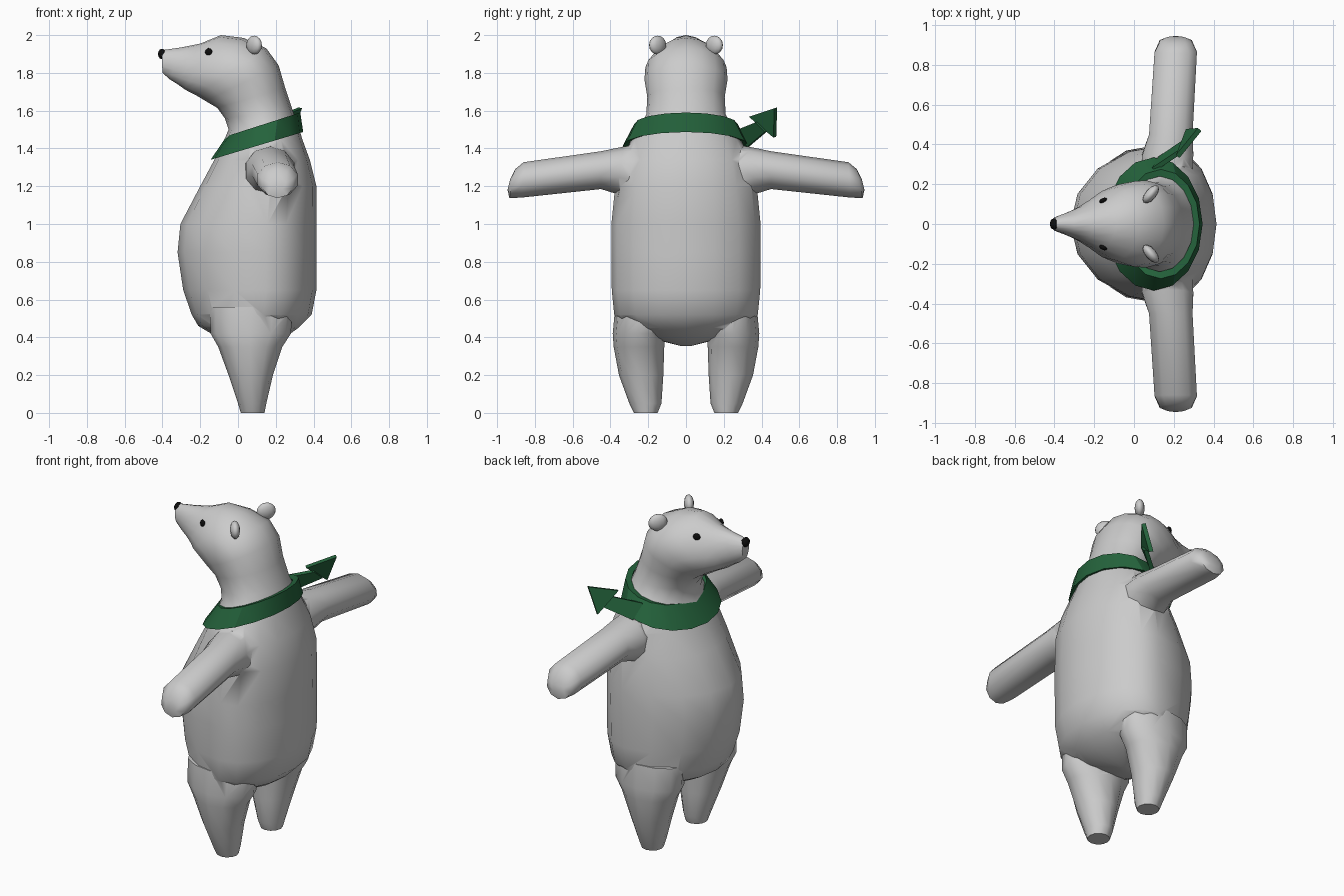
import bpy, bmesh, math
from mathutils import Vector, Matrix
from mathutils.bvhtree import BVHTree

if "Cube" in bpy.data.objects:
    bpy.data.objects.remove(bpy.data.objects["Cube"])


def material(name, rgb):
    m = bpy.data.materials.new(name)
    m.diffuse_color = (*rgb, 1)
    m.use_nodes = True
    m.node_tree.nodes["Principled BSDF"].inputs["Base Color"].default_value = m.diffuse_color
    return m


FUR = material("pale_fur", (0.6, 0.6, 0.6))
GREEN = material("scarf_green", (0.018, 0.125, 0.045))
BLACK = material("black", (0.004, 0.004, 0.004))


def finish(name, bm, mat, angle=60):
    bmesh.ops.recalc_face_normals(bm, faces=bm.faces)
    me = bpy.data.meshes.new(name)
    bm.to_mesh(me)
    bm.free()
    ob = bpy.data.objects.new(name, me)
    bpy.context.collection.objects.link(ob)
    me.materials.append(mat)
    smooth(ob, angle)
    return ob


def smooth(ob, angle):
    bpy.ops.object.select_all(action='DESELECT')
    ob.select_set(True)
    bpy.context.view_layer.objects.active = ob
    bpy.ops.object.shade_smooth_by_angle(angle=math.radians(angle))


def loft(name, rings, side, n, mat=FUR):
    """Each ring: end point, opposite end point, half width, where it is widest."""
    bm = bmesh.new()
    loops = []
    for a, b, hw, w in rings:
        a, b = Vector(a), Vector(b)
        loop = []
        for i in range(n):
            t = math.tau * i / n
            c = math.cos(t)
            p = a + (b - a) * (w - c * (w if c > 0 else 1 - w))
            loop.append(bm.verts.new(p + Vector(side) * hw * math.sin(t)))
        loops.append(loop)
    for l0, l1 in zip(loops, loops[1:]):
        for i in range(n):
            j = (i + 1) % n
            bm.faces.new((l0[i], l0[j], l1[j], l1[i]))
    bm.faces.new(loops[0])
    bm.faces.new(loops[-1])
    return finish(name, bm, mat)


# Torso, neck, head and muzzle: front x, z, back x, z, half width, widest place
profile = [
    (0.03, .355, 0.10, .355, .03, .5), (-.10, .395, 0.25, .40, .20, .5),
    (-.21, .46, 0.32, .45, .34, .55), (-.245, .52, 0.39, .52, .38, .6),
    (-.29, .65, 0.415, .65, .393, .62), (-.32, .85, 0.415, .85, .395, .64),
    (-.305, 1.0, 0.415, 1.0, .395, .64), (-.20, 1.2, 0.415, 1.2, .375, .6),
    (-.125, 1.34, 0.38, 1.34, .345, .58), (-.075, 1.44, 0.34, 1.45, .29, .56),
    (-.05, 1.50, 0.32, 1.52, .24, .55), (-.07, 1.56, 0.29, 1.6, .21, .55),
    (-.11, 1.615, 0.25, 1.72, .205, .55), (-.17, 1.65, 0.215, 1.84, .22, .6),
    (-.22, 1.68, 0.15, 1.93, .215, .6), (-.26, 1.70, 0.03, 1.985, .18, .55),
    (-.285, 1.715, -.09, 2.0, .13, .5), (-.32, 1.74, -.20, 1.955, .09, .5),
    (-.36, 1.765, -.30, 1.935, .06, .5), (-.40, 1.80, -.405, 1.92, .033, .5),
]
body = loft("body", [((a, 0, b), (c, 0, d), h, w) for a, b, c, d, h, w in profile],
            (0, 1, 0), 16)

# Legs: z, front x, back x, inner y, outer y
leg = [(0, .015, .14, .15, .275), (.05, .0, .15, .13, .30), (.2, -.05, .185, .12, .355),
       (.35, -.105, .235, .115, .383), (.42, -.145, .28, .112, .388), (.56, -.15, .29, .12, .375)]
# Arms: top y, z, bottom y, z, centre x, half width
arm = [(.15, 1.43, .15, 1.08, .16, .13), (.33, 1.41, .37, 1.16, .17, .135),
       (.45, 1.385, .45, 1.185, .185, .115), (.86, 1.327, .87, 1.14, .21, .112),
       (.905, 1.29, .935, 1.137, .21, .085), (.93, 1.24, .945, 1.18, .21, .045)]
limbs = []
for s in (-1, 1):
    limbs.append(loft("leg", [((x0, s * (y0 + y1) / 2, z), (x1, s * (y0 + y1) / 2, z),
                               (y1 - y0) / 2, .5) for z, x0, x1, y0, y1 in leg], (0, 1, 0), 12))
    limbs.append(loft("arm", [((x, s * y0, z0), (x, s * y1, z1), h, .5)
                              for y0, z0, y1, z1, x, h in arm], (1, 0, 0), 10))

# Weld the limbs into the body
for limb in limbs:
    mod = body.modifiers.new("weld", 'BOOLEAN')
    mod.operation, mod.solver, mod.object = 'UNION', 'EXACT', limb
    bpy.context.view_layer.objects.active = body
    bpy.ops.object.modifier_apply(modifier=mod.name)
    bpy.data.objects.remove(limb)
smooth(body, 60)

bm = bmesh.new()
bm.from_mesh(body.data)
skin = BVHTree.FromBMesh(bm)
bm.free()


def ball(name, centre, size, turn, mat, u=12, v=8):
    bm = bmesh.new()
    m = Matrix.Translation(centre) @ Matrix.Rotation(turn, 4, 'Z') @ Matrix.Diagonal((*size, 1))
    bmesh.ops.create_uvsphere(bm, u_segments=u, v_segments=v, radius=1, matrix=m)
    return finish(name, bm, mat)


# Ears and eyes
for s, label in ((-1, "right"), (1, "left")):
    ball(label + "_ear", (.085, s * .15, 1.947), (.055, .028, .05), s * math.radians(50), FUR)
    hit = skin.ray_cast(Vector((-.155, s, 1.91)), Vector((0, -s, 0)))[0]
    ball(label + "_eye", hit, (.021, .012, .021), s * math.radians(25), BLACK)

# Nose
ball("nose", (-.402, 0, 1.9), (.022, .03, .028), 0, BLACK, 8, 6)

# Scarf band: sloping ring, flared towards its lower edge
bm = bmesh.new()
N = 16
edges = [((-.145, 1.34), (.345, 1.487), .335), ((-.06, 1.465), (.33, 1.59), .275),
         ((-.04, 1.46), (.30, 1.58), .24), ((-.09, 1.36), (.32, 1.49), .30)]
loops = []
for (x0, z0), (x1, z1), hw in edges:
    loop = []
    for i in range(N):
        t = math.tau * i / N
        k = (1 - math.cos(t)) / 2
        loop.append(bm.verts.new((x0 + (x1 - x0) * k, hw * math.sin(t), z0 + (z1 - z0) * k)))
    loops.append(loop)
for a in range(4):
    l0, l1 = loops[a], loops[(a + 1) % 4]
    for i in range(N):
        j = (i + 1) % N
        bm.faces.new((l0[i], l0[j], l1[j], l1[i]))
finish("scarf_band", bm, GREEN, 30)

# Scarf tail: thin strip ending in a pointed flap
bm = bmesh.new()
strip = [(.10, .275, 1.50), (.13, .33, 1.41), (.27, .425, 1.49), (.25, .375, 1.54)]
flap = [(.22, .34, 1.57), (.27, .47, 1.46), (.33, .475, 1.615)]
thick = Vector((.72, -.62, -.2)).normalized() * .012
for pts in (strip, flap):
    front = [bm.verts.new(Vector(p) + thick) for p in pts]
    back = [bm.verts.new(Vector(p) - thick) for p in pts]
    bm.faces.new(front)
    bm.faces.new(back[::-1])
    for i in range(len(pts)):
        j = (i + 1) % len(pts)
        bm.faces.new((front[i], back[i], back[j], front[j]))
finish("scarf_tail", bm, GREEN, 30)
